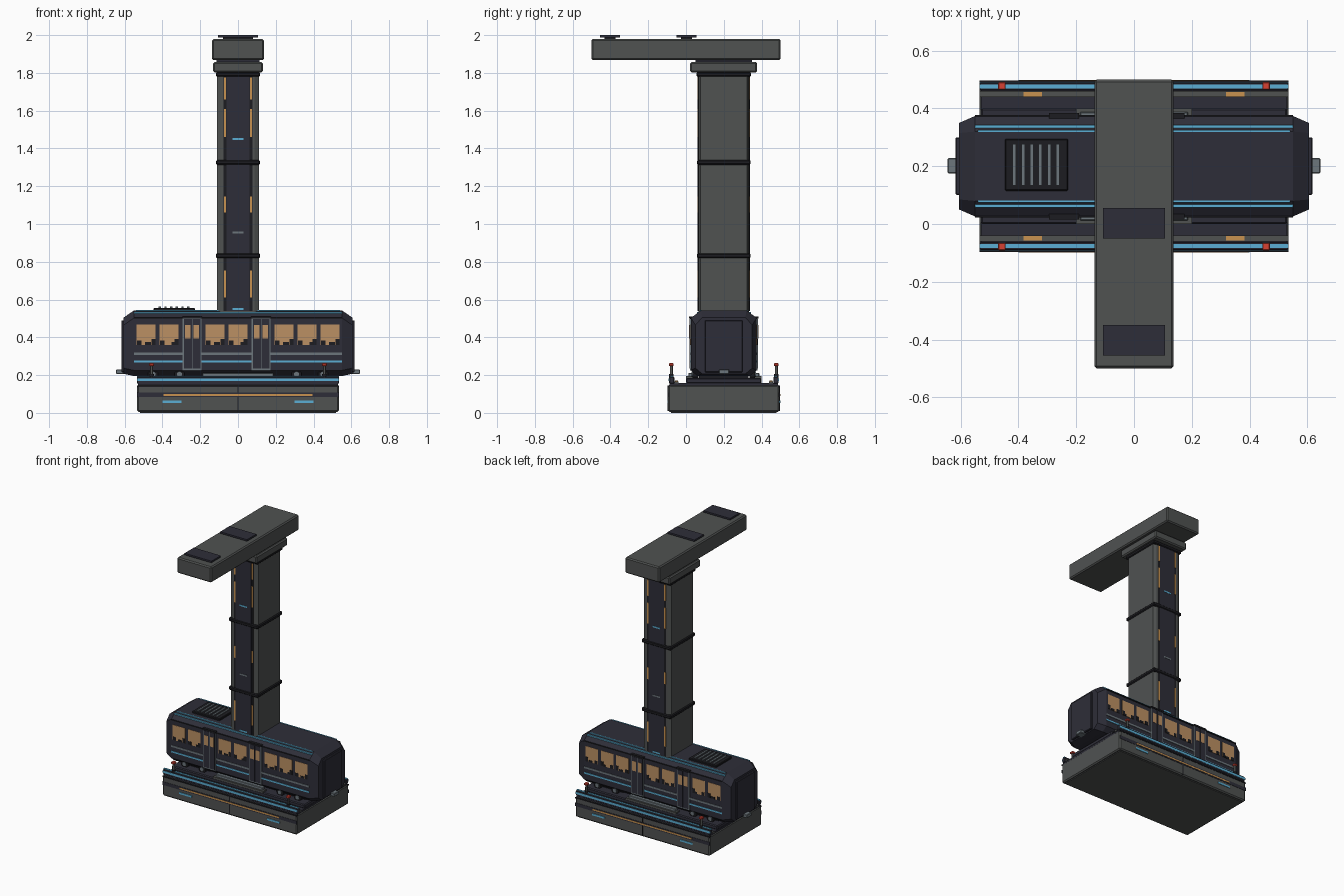
import bpy, bmesh, math

CY = 0.2  # centre line of tram, base and pillar


def material(name, rgb):
    m = bpy.data.materials.new(name)
    m.diffuse_color = (*rgb, 1)
    return m


GREY = material("concrete grey", (0.080, 0.085, 0.083))
NAVY = material("dark navy", (0.027, 0.027, 0.040))
BLACK = material("near black", (0.012, 0.012, 0.015))
STEEL = material("steel grey", (0.15, 0.18, 0.20))
BLUE = material("light blue", (0.105, 0.43, 0.66))
ORANGE = material("amber", (0.58, 0.29, 0.08))
WINDOW = material("warm window", (0.50, 0.28, 0.125))
RED = material("signal red", (0.68, 0.053, 0.032))


def finish(name, bm, mat, bevel=0):
    bmesh.ops.recalc_face_normals(bm, faces=bm.faces)
    me = bpy.data.meshes.new(name)
    bm.to_mesh(me)
    bm.free()
    me.materials.append(mat)
    ob = bpy.data.objects.new(name, me)
    bpy.context.collection.objects.link(ob)
    if bevel:
        mod = ob.modifiers.new("bevel", 'BEVEL')
        mod.width, mod.segments = bevel, 1
    return ob


def box(name, x0, x1, y0, y1, z0, z1, mat, bevel=0):
    bm = bmesh.new()
    bmesh.ops.create_cube(bm, size=1)
    for v in bm.verts:
        v.co = (x1 if v.co.x > 0 else x0, y1 if v.co.y > 0 else y0, z1 if v.co.z > 0 else z0)
    return finish(name, bm, mat, bevel)


def sides(name, x0, x1, d0, d1, z0, z1, mat, bevel=0):
    """Same box on the front and back, d = distance from the centre line."""
    for label, s in (("front", -1), ("back", 1)):
        a, b = sorted((CY + s * d0, CY + s * d1))
        box(f"{label}_{name}", x0, x1, a, b, z0, z1, mat, bevel)


def loft(name, sections, mat):
    """Skin between rings of points and close both ends."""
    bm = bmesh.new()
    rings = [[bm.verts.new(p) for p in sec] for sec in sections]
    n = len(rings[0])
    for a, b in zip(rings, rings[1:]):
        for i in range(n):
            bm.faces.new((a[i], a[(i + 1) % n], b[(i + 1) % n], b[i]))
    bm.faces.new(rings[0])
    bm.faces.new(rings[-1])
    return finish(name, bm, mat)


def cylinder(name, x, y, z, r, depth, mat, axis='Z', n=16):
    bm = bmesh.new()
    bmesh.ops.create_cone(bm, cap_ends=True, segments=n, radius1=r, radius2=r, depth=depth)
    ob = finish(name, bm, mat)
    ob.location = (x, y, z)
    if axis == 'Y':
        ob.rotation_euler.x = math.pi / 2
    return ob


# Base block with seams and light plates
box("base", -0.535, 0.535, -0.095, 0.495, 0.005, 0.148, GREY, 0.008)
box("base_deck", -0.53, 0.53, -0.088, 0.488, 0.145, 0.158, NAVY)
sides("base_band", -0.535, 0.535, 0.293, 0.297, 0.083, 0.107, NAVY)
sides("base_light", -0.395, 0.395, 0.295, 0.299, 0.09, 0.1, ORANGE)
sides("base_lip", -0.535, 0.535, 0.28, 0.297, 0.138, 0.146, BLACK)
sides("base_seam", -0.003, 0.003, 0.29, 0.297, 0.01, 0.14, BLACK)
for s in (-1, 1):
    x = s * 0.35
    sides("base_marker", x - 0.05, x + 0.05, 0.293, 0.299, 0.053, 0.066, BLUE)
    sides("deck_lamp", x - 0.032, x + 0.032, 0.242, 0.257, 0.165, 0.171, ORANGE)

# Deck: kerbs, inner rails, raised track bed
sides("kerb", -0.535, 0.535, 0.262, 0.29, 0.155, 0.192, NAVY, 0.004)
sides("kerb_top_stripe", -0.535, 0.535, 0.269, 0.283, 0.190, 0.195, BLUE)
sides("kerb_face_stripe", -0.535, 0.535, 0.288, 0.292, 0.168, 0.183, BLUE)
sides("deck_rail", -0.535, 0.535, 0.24, 0.26, 0.155, 0.167, GREY)
box("track_bed", -0.53, 0.53, 0.0, 0.4, 0.155, 0.185, NAVY, 0.006)
sides("lower_step", -0.2, 0.2, 0.16, 0.2, 0.18, 0.194, GREY)
sides("upper_step", -0.187, 0.187, 0.16, 0.188, 0.19, 0.212, STEEL, 0.003)

# Signal posts at the four corners
for sx in (-1, 1):
    for sy in (-1, 1):
        x, y = sx * 0.457, CY + sy * 0.278
        cylinder("signal_post", x, y, 0.215, 0.008, 0.09, GREY)
        cylinder("signal_foot", x, y, 0.195, 0.012, 0.02, BLACK)
        box("signal_lamp", x - 0.013, x + 0.013, y - 0.013, y + 0.013, 0.248, 0.263, RED, 0.003)

# Tram body: chamfered cross-section that tapers at both ends


def section(x, half, roof, top, low):
    pts = [(half - 0.035, low), (half, low + 0.03), (half, top - 0.04), (roof, top)]
    pts += [(-a, b) for a, b in reversed(pts)]
    return [(x, CY + a, b) for a, b in pts]


loft("tram_body", [section(-0.605, 0.15, 0.115, 0.505, 0.207),
                   section(-0.55, 0.174, 0.12, 0.543, 0.195),
                   section(0.55, 0.174, 0.12, 0.543, 0.195),
                   section(0.605, 0.15, 0.115, 0.505, 0.207)], NAVY)

# Tram ends: door panel, coupler, lower plate
for s in (-1, 1):
    a, b = sorted((s * 0.60, s * 0.618))
    box("end_door", a, b, 0.1, 0.3, 0.215, 0.49, NAVY, 0.004)
    a, b = sorted((s * 0.59, s * 0.645))
    box("coupler", a, b, 0.175, 0.228, 0.206, 0.23, STEEL, 0.003)

# Tram stripes
sides("roof_stripe", -0.54, 0.54, 0.119, 0.126, 0.535, 0.545, BLUE)
sides("cornice_stripe", -0.55, 0.55, 0.13, 0.143, 0.522, 0.534, BLUE)
sides("lower_stripe", -0.55, 0.55, 0.17, 0.177, 0.267, 0.278, BLUE)
sides("waist_stripe", -0.55, 0.55, 0.17, 0.177, 0.306, 0.319, STEEL)
sides("gutter", -0.55, 0.55, 0.165, 0.178, 0.497, 0.504, BLACK)

# Windows with seat silhouettes
for i, x in enumerate((-0.487, -0.365, -0.122, 0.0, 0.243, 0.365, 0.487)):
    sides("window", x - 0.05, x + 0.05, 0.17, 0.176, 0.36, 0.468, WINDOW)
    k = 0.01 if i % 2 else -0.01
    for j, (off, w, h) in enumerate(((-0.035, 0.012, 0.022), (0.02, 0.016, 0.012), (0.04, 0.01, 0.03))):
        c = x + off + k * (j == 1)
        sides("seat", c - w, min(c + w, x + 0.05), 0.17, 0.1775, 0.36, 0.362 + h, BLACK)

# Double doors with glazed leaves
for x in (-0.243, 0.122):
    sides("door_frame", x - 0.05, x + 0.05, 0.17, 0.179, 0.225, 0.505, STEEL)
    sides("door_canopy", x - 0.052, x + 0.052, 0.165, 0.184, 0.5, 0.511, BLACK)
    for s in (-1, 1):
        c = x + s * 0.0225
        sides("door_leaf", c - 0.021, c + 0.021, 0.17, 0.182, 0.235, 0.497, NAVY)
        sides("door_glass", c - 0.015, c + 0.015, 0.175, 0.1835, 0.395, 0.465, WINDOW)

# Wheels and bogies
for x in (-0.45, -0.31, 0.31, 0.45):
    for s in (-1, 1):
        cylinder("wheel", x, CY + s * 0.15, 0.205, 0.027, 0.03, BLACK, 'Y', 20)
        cylinder("wheel_hub", x, CY + s * 0.166, 0.205, 0.014, 0.008, STEEL, 'Y')
for x in (-0.38, 0.38):
    box("bogie", x - 0.11, x + 0.11, 0.07, 0.33, 0.18, 0.21, BLACK)

# Roof vent with slats
box("roof_vent", -0.447, -0.228, 0.115, 0.295, 0.535, 0.556, BLACK, 0.004)
for i in range(6):
    x = -0.414 + i * 0.03
    box("vent_slat", x - 0.006, x + 0.006, 0.133, 0.277, 0.553, 0.562, STEEL)

# Pillar: chamfered column with panels, collars and light strips
bx, by, c = 0.11, 0.134, 0.022
corner = [(bx, by - c / 2), (bx - c, by), (c - bx, by), (-bx, by - c / 2)]
ring = corner + [(-x, -y) for x, y in corner]
loft("pillar", [[(x, CY + y, z) for x, y in ring] for z in (0.5, 1.81)], GREY)
sides("pillar_panel", -0.062, 0.062, 0.13, 0.138, 0.54, 1.79, NAVY)
for s in (-1, 1):
    x = s * 0.069
    sides("panel_edge", x - 0.007, x + 0.007, 0.13, 0.136, 0.54, 1.79, BLACK)
    for z0, z1 in ((0.61, 0.755), (1.06, 1.145), (1.46, 1.61), (1.66, 1.775)):
        sides("pillar_light", x - 0.006, x + 0.006, 0.13, 0.139, z0, z1, ORANGE)
for z, m in ((0.55, BLUE), (0.955, STEEL), (1.45, BLUE)):
    sides("pillar_marker", -0.03, 0.03, 0.13, 0.14, z - 0.005, z + 0.005, m)
for z in (0.832, 1.326):
    box("pillar_collar", -0.117, 0.117, 0.058, 0.342, z - 0.013, z + 0.013, BLACK, 0.006)
box("top_collar", -0.117, 0.117, 0.056, 0.344, 1.78, 1.803, BLACK, 0.005)

# Head: cap, long beam and pads
box("pillar_cap", -0.132, 0.132, 0.022, 0.377, 1.802, 1.858, GREY, 0.008)
box("cap_neck", -0.115, 0.115, 0.05, 0.35, 1.85, 1.87, NAVY)
box("top_beam", -0.137, 0.137, -0.5, 0.5, 1.867, 1.98, GREY, 0.008)
for y in (-0.402, 0.003):
    box("landing_pad", -0.107, 0.107, y - 0.053, y + 0.053, 1.988, 2.0, NAVY)
    box("pad_foot", -0.08, 0.08, y - 0.03, y + 0.03, 1.975, 1.99, BLACK)

# Feet under the base bring the bottom to the ground
box("base_sole", -0.52, 0.52, -0.08, 0.48, 0.0, 0.01, GREY)
